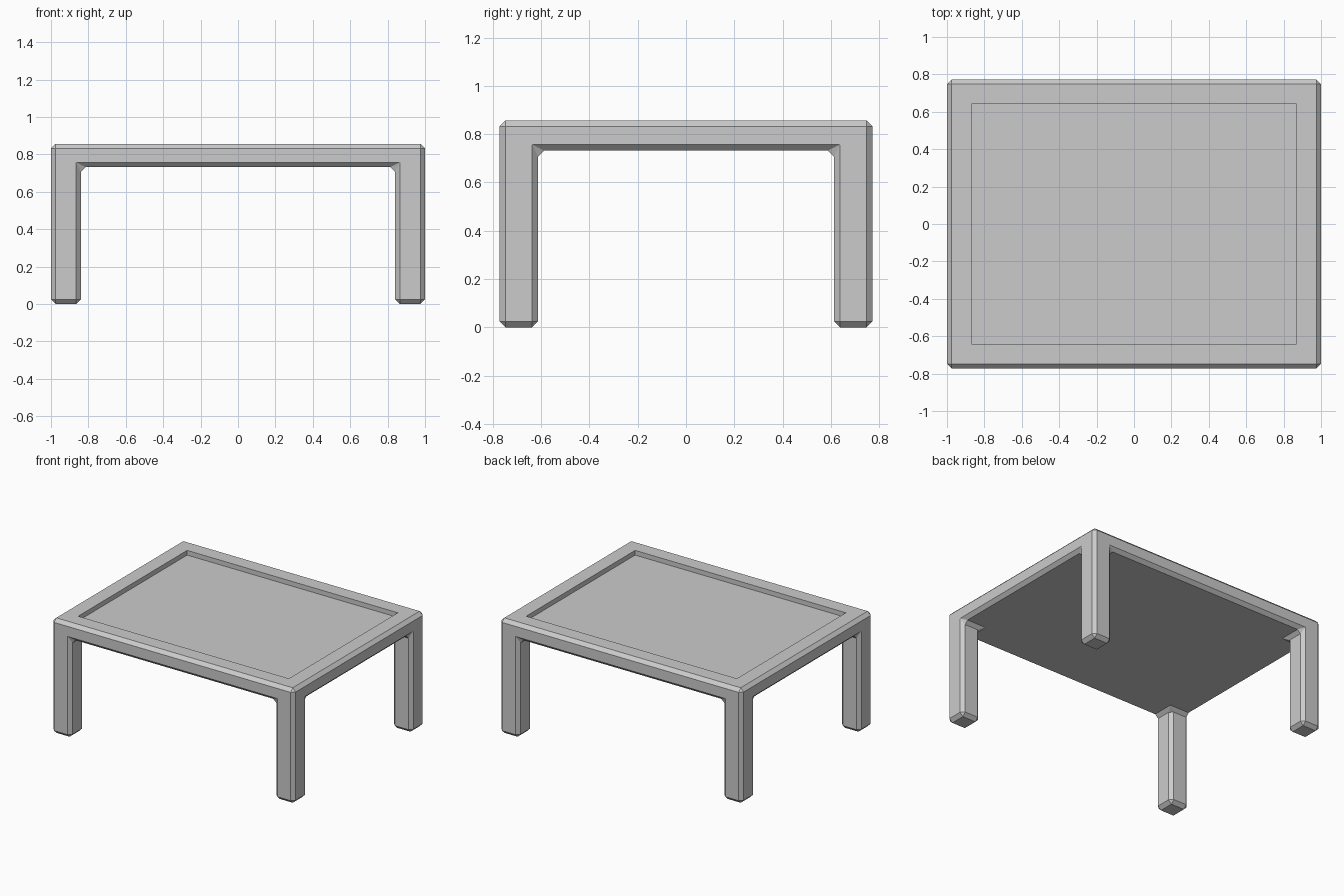
import bpy, bmesh, math

if "Cube" in bpy.data.objects:
    bpy.data.objects.remove(bpy.data.objects["Cube"])

HX, HY, H = 1.0, 0.773, 0.857   # half length, half width, height
LEG, SLAB, BEV = 0.16, 0.125, 0.025
RIM, DEPTH = 0.15, 0.035

bm = bmesh.new()

# underside of the top as a 3 x 3 grid whose corner cells are the leg footprints
xs = (-HX, -HX + LEG, HX - LEG, HX)
ys = (-HY, -HY + LEG, HY - LEG, HY)
under = H - SLAB
v = [[bm.verts.new((x, y, under)) for x in xs] for y in ys]
cells = {(i, j): bm.faces.new((v[j][i], v[j + 1][i], v[j + 1][i + 1], v[j][i + 1]))
         for i in range(3) for j in range(3)}


def extrude(faces, dz, keep):
    r = bmesh.ops.extrude_face_region(bm, geom=faces, use_keep_orig=keep)["geom"]
    moved = [g for g in r if isinstance(g, bmesh.types.BMVert)]
    bmesh.ops.translate(bm, verts=moved, vec=(0, 0, dz))


# slab upward, then the legs downward
corners = [cells[i, j] for i in (0, 2) for j in (0, 2)]
extrude(list(cells.values()), SLAB, True)
for f in corners:
    r = bmesh.ops.extrude_discrete_faces(bm, faces=[f])["faces"]
    bmesh.ops.translate(bm, verts=r[0].verts, vec=(0, 0, -under))

# clean flat surfaces and chamfer every remaining edge
bmesh.ops.recalc_face_normals(bm, faces=bm.faces)
bmesh.ops.dissolve_limit(bm, angle_limit=math.radians(2), verts=bm.verts, edges=bm.edges)
bmesh.ops.bevel(bm, geom=bm.edges[:], offset=BEV, segments=1, profile=0.5,
                affect='EDGES', clamp_overlap=True)
bmesh.ops.recalc_face_normals(bm, faces=bm.faces)

# recessed panel in the top
bm.normal_update()
top = max((f for f in bm.faces if f.normal.z > 0.99), key=lambda f: f.calc_area())
bmesh.ops.inset_individual(bm, faces=[top], thickness=RIM)
r = bmesh.ops.extrude_discrete_faces(bm, faces=[top])["faces"]
bmesh.ops.translate(bm, verts=r[0].verts, vec=(0, 0, -DEPTH))

me = bpy.data.meshes.new("table")
bm.to_mesh(me)
bm.free()
bpy.context.collection.objects.link(bpy.data.objects.new("table", me))
